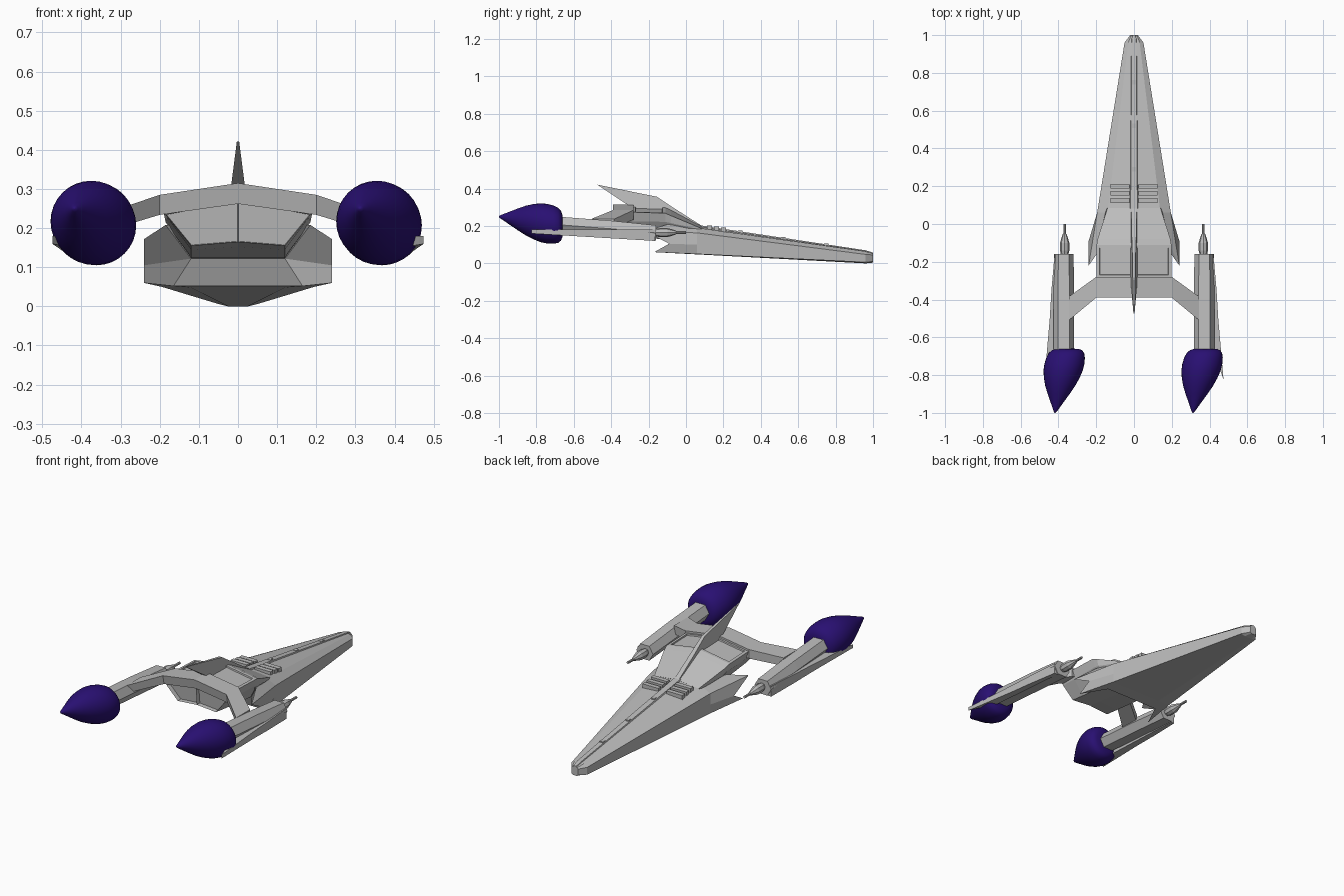
import bpy, bmesh, math
from mathutils import Vector

if "Cube" in bpy.data.objects:
    bpy.data.objects.remove(bpy.data.objects["Cube"])


def material(name, rgb):
    m = bpy.data.materials.new(name)
    m.diffuse_color = (*rgb, 1)
    m.use_nodes = True
    m.node_tree.nodes["Principled BSDF"].inputs["Base Color"].default_value = m.diffuse_color
    return m


GREY = material("hull grey", (0.5, 0.5, 0.5))
PURPLE = material("exhaust purple", (0.022, 0.005, 0.17))


def finish(name, bm, mat=GREY, mirror=False):
    """Optionally mirror across x, clean up and make an object."""
    if mirror:
        bmesh.ops.mirror(bm, geom=bm.verts[:] + bm.edges[:] + bm.faces[:],
                         axis='X', merge_dist=0.0005)
    bmesh.ops.remove_doubles(bm, verts=bm.verts[:], dist=0.0005)
    bmesh.ops.recalc_face_normals(bm, faces=bm.faces[:])
    me = bpy.data.meshes.new(name)
    bm.to_mesh(me)
    bm.free()
    me.materials.append(mat)
    ob = bpy.data.objects.new(name, me)
    bpy.context.collection.objects.link(ob)
    return ob


def loft(rings, closed=True, cap_start=True, cap_end=True):
    """Skin a list of point rings; returns bmesh and vertex rings."""
    bm = bmesh.new()
    vr = [[bm.verts.new(p) for p in r] for r in rings]
    n = len(vr[0])
    for a, b in zip(vr, vr[1:]):
        for i in range(n if closed else n - 1):
            j = (i + 1) % n
            bm.faces.new((a[i], a[j], b[j], b[i]))
    if cap_start:
        bm.faces.new(vr[0])
    if cap_end:
        bm.faces.new(vr[-1])
    return bm, vr


def box(bm, x0, x1, y0, y1, z0, z1):
    v = [bm.verts.new((x, y, z)) for z in (z0, z1)
         for x, y in ((x0, y0), (x1, y0), (x1, y1), (x0, y1))]
    for f in ((0, 1, 2, 3), (4, 5, 6, 7), (0, 1, 5, 4), (1, 2, 6, 5), (2, 3, 7, 6), (3, 0, 4, 7)):
        bm.faces.new([v[i] for i in f])


# Long wedge hull with swept, notched rear tips (half ring: ridge, deck, side, keel)
hull = [
    [(0, 1, .058), (.008, 1, .058), (.010, 1, .053), (.015, 1, .052), (.02, 1, .045),
     (.02, 1, .03), (.02, 1, .01), (.012, 1, .004), (0, 1, .004)],
    [(0, .96, .070), (.012, .96, .070), (.014, .96, .065), (.03, .96, .064), (.05, .96, .048),
     (.05, .96, .03), (.05, .96, .006), (.025, .96, 0), (0, .96, 0)],
    [(0, .06, .206), (.018, .06, .206), (.021, .06, .198), (.14, .06, .19), (.195, .06, .163),
     (.195, .06, .1), (.195, .06, .05), (.12, .06, .048), (0, .06, .048)],
    [(0, -.1, .206), (.018, -.1, .206), (.021, -.1, .198), (.185, -.1, .208), (.24, -.22, .172),
     (.24, -.09, .105), (.24, -.17, .06), (.165, -.02, .052), (0, -.02, .052)],
]
bm, vr = loft(hull, closed=False, cap_end=False)
e = vr[-1]
n1, n0 = bm.verts.new((.12, -.05, .122)), bm.verts.new((0, -.05, .122))
for f in ((e[6], e[5], n1, e[7]), (e[7], n1, n0, e[8]), (e[4], e[3], n1, e[5]),
          (e[0], e[1], e[2], e[3], n1, n0)):
    bm.faces.new(f)
finish("hull", bm, mirror=True)

# Cooling slats behind the nose deck, following the deck slope
bm = bmesh.new()
for y in (.125, .163, .2):
    z = .205 - (y - .06) * .14
    box(bm, .025, .125, y - .013, y + .013, z - .02, z + .006)
finish("deck_slats", bm, mirror=True)

# Small hatches along the ridge
bm = bmesh.new()
for y in (.29, .52, .75):
    z = .206 - (y - .06) * .151
    box(bm, -.01, .01, y - .012, y + .012, z - .01, z + .004)
finish("ridge_hatches", bm)

# Raised central body with recessed deck panels and rear panels
body = [
    [(0, .085, .198), (.14, .085, .186), (.145, .085, .18), (.12, .02, .12), (0, .02, .12)],
    [(0, -.08, .287), (.193, -.08, .255), (.185, -.08, .215), (.12, -.08, .124), (0, -.08, .124)],
    [(0, -.11, .3), (.198, -.11, .268), (.183, -.11, .222), (.12, -.11, .127), (0, -.11, .127)],
    [(0, -.285, .305), (.198, -.285, .274), (.18, -.285, .225), (.12, -.285, .145), (0, -.285, .152)],
    [(0, -.38, .27), (.185, -.38, .235), (.18, -.38, .228), (.12, -.37, .155), (0, -.37, .165)],
]
bm, vr = loft(body, closed=False)
bm.faces.ensure_lookup_table()
rear = [f for f in bm.faces if all(v in vr[-1] for v in f.verts)]
deck = [f for f in bm.faces if set(f.verts) == {vr[2][0], vr[2][1], vr[3][0], vr[3][1]}]
for faces, w, push in ((rear, .012, Vector((0, .025, 0))), (deck, .016, Vector((0, 0, -.008)))):
    bmesh.ops.inset_region(bm, faces=faces, thickness=w, use_boundary=True, use_even_offset=True)
    edge = bmesh.ops.inset_region(bm, faces=faces, thickness=.002, use_boundary=True)
    bmesh.ops.translate(bm, verts=list({v for f in faces for v in f.verts}), vec=push)
finish("central_body", bm, mirror=True)

# Arched wing joining the two engine pods
arch = [(0, -.28, -.39, .262, .315), (.2, -.28, -.39, .234, .285), (.345, -.385, -.51, .19, .236)]
bm, _ = loft([[(x, yf, zt), (x, yr, zt), (x, yr + .01, zb), (x, yf, zb)] for x, yf, yr, zb, zt in arch],
             cap_start=False)
finish("arched_wing", bm, mirror=True)

# Tail fin, thick at the root and thin at the tip
fin = [(.09, .197, .014), (-.065, .296, .012), (-.155, .356, .009), (-.475, .421, .003),
       (-.3, .305, .018), (-.1, .28, .018)]
bm, _ = loft([[(s * w, y, z) for y, z, w in fin] for s in (-1, 1)])
finish("tail_fin", bm)

# Engine pods: tilted hexagonal tubes
hexa = [(-.03, .043), (.03, .043), (.055, 0), (.03, -.043), (-.03, -.043), (-.055, 0)]
bm, _ = loft([[(.372 + x * s, y, z + dz * s) for x, dz in hexa]
              for y, z, s in ((-.16, .163, .95), (-.4, .185, 1), (-.70, .208, 1))])
finish("engine_pods", bm, mirror=True)

# Outer pod plates sweeping back into pointed tips
plate = [(.40, -.165), (.421, -.165), (.437, -.35), (.446, -.5), (.474, -.825), (.462, -.79), (.41, -.66)]
bm, _ = loft([[(x, y, .15 - .03 * (y + .165) + s * (.03 + .03 * (y + .165))) for x, y in plate]
              for s in (-1, 1)])
finish("pod_plates", bm, mirror=True)

# Pod guns: faceted housing and thin barrel
gun = [(-.17, .018), (-.14, .025), (-.10, .025), (-.055, .011), (-.05, .007), (.0, .007)]
bm, _ = loft([[(.367 + r * math.cos(a * math.pi / 4), y, .165 + r * math.sin(a * math.pi / 4))
               for a in range(8)] for y, r in gun])
finish("pod_guns", bm, mirror=True)

# Smooth teardrop exhausts, both leaning the same way
drop = [(0, .03), (.004, .06), (.025, .08), (.07, .094), (.14, .102), (.24, .106), (.34, .104), (.46, .094),
        (.58, .079), (.70, .059), (.82, .037), (.92, .019), (.98, .008), (1, .002)]
for side, name in ((-1, "left_exhaust"), (1, "right_exhaust")):
    bm, _ = loft([[(side * .365 + .012 - .065 * t + r * math.cos(a * math.pi / 16),
                    -.66 - .34 * t,
                    .2 + .05 * t + r * math.sin(a * math.pi / 16)) for a in range(32)]
                  for t, r in drop])
    for f in bm.faces:
        f.smooth = True
    finish(name, bm, PURPLE)
